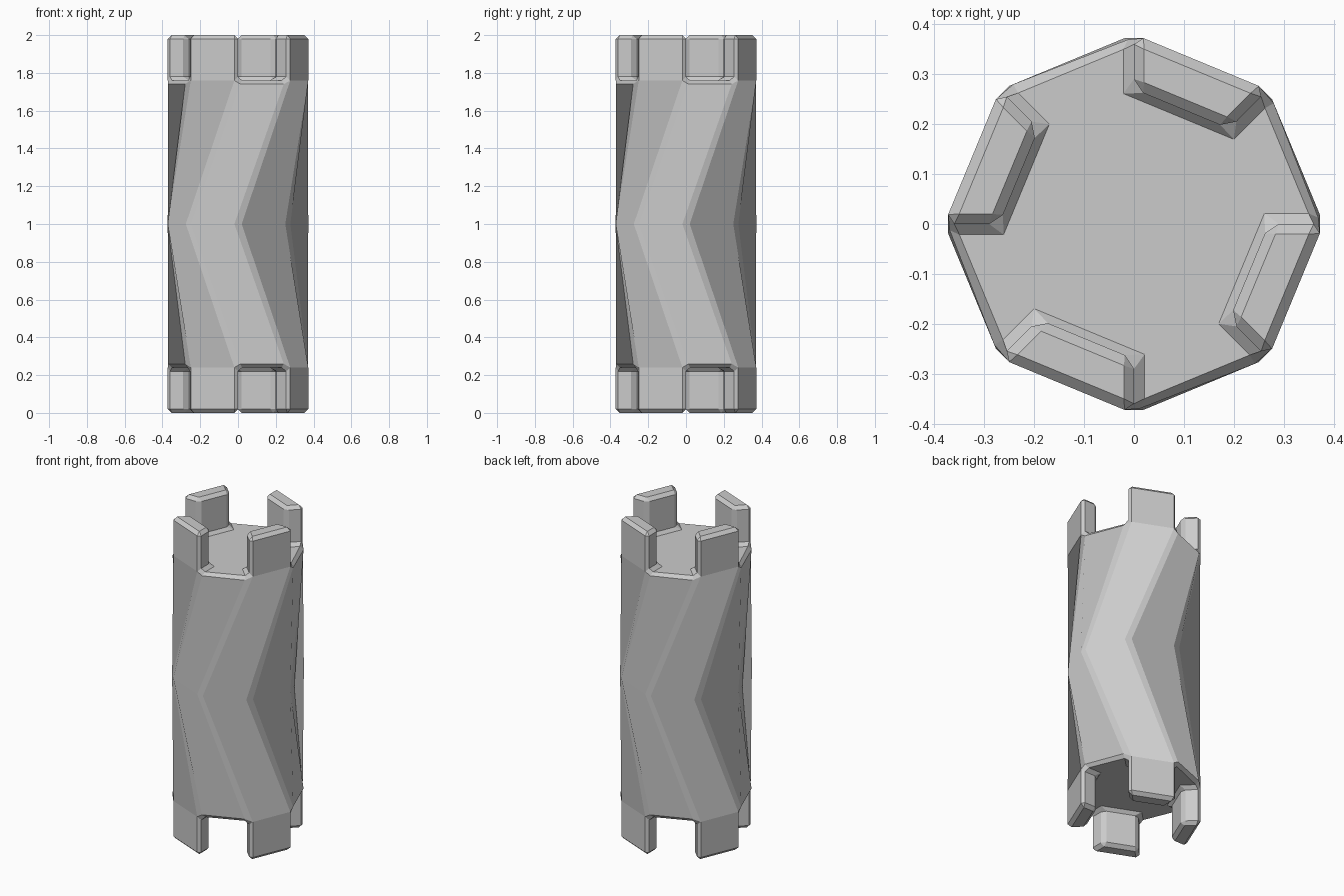
import bpy, bmesh
from math import cos, sin, pi

if "Cube" in bpy.data.objects:
    bpy.data.objects.remove(bpy.data.objects["Cube"])

N, R, R_IN = 8, 0.38, 0.27      # sides, outer radius, inner edge of the teeth
FLOOR, MID, TOP = 1.76, 1.0, 2.0

bm = bmesh.new()


def ring(r, z):
    return [bm.verts.new((r * cos(2 * pi * k / N), r * sin(2 * pi * k / N), z))
            for k in range(N)]


mid = ring(R, MID)


def half(up):
    """Twisted half of the shaft, with a flat end and four teeth."""
    def level(z):
        return z if up else 2 * MID - z

    def face(*vs):
        # keep the first corner first so the quad split stays the same
        return bm.faces.new(vs if up else (vs[0],) + tuple(reversed(vs[1:])))

    outer, inner = ring(R, level(FLOOR)), ring(R_IN, level(FLOOR))
    tip_out, tip_in = ring(R, level(TOP)), ring(R_IN, level(TOP))
    face(*inner)
    for k in range(N):
        a, b, c = k, (k + 1) % N, (k + 2) % N
        # shaft side, turned one step between the middle and the end
        face(mid[b], outer[c], outer[b], mid[a])
        if k % 2 == 0:
            # open gap between teeth
            face(outer[a], outer[b], inner[b], inner[a])
        else:
            # tooth: outside, inside, two ends and tip
            face(outer[a], outer[b], tip_out[b], tip_out[a])
            face(inner[b], inner[a], tip_in[a], tip_in[b])
            face(inner[a], outer[a], tip_out[a], tip_in[a])
            face(outer[b], inner[b], tip_in[b], tip_out[b])
            face(tip_out[a], tip_out[b], tip_in[b], tip_in[a])


half(True)
half(False)

mesh = bpy.data.meshes.new("twisted_column")
bm.to_mesh(mesh)
bm.free()
column = bpy.data.objects.new("twisted_column", mesh)
bpy.context.collection.objects.link(column)

# Single flat chamfer on the sharp edges
bevel = column.modifiers.new("chamfer", 'BEVEL')
bevel.width = 0.02
bevel.segments = 1
bevel.limit_method = 'ANGLE'
bevel.angle_limit = pi / 6
